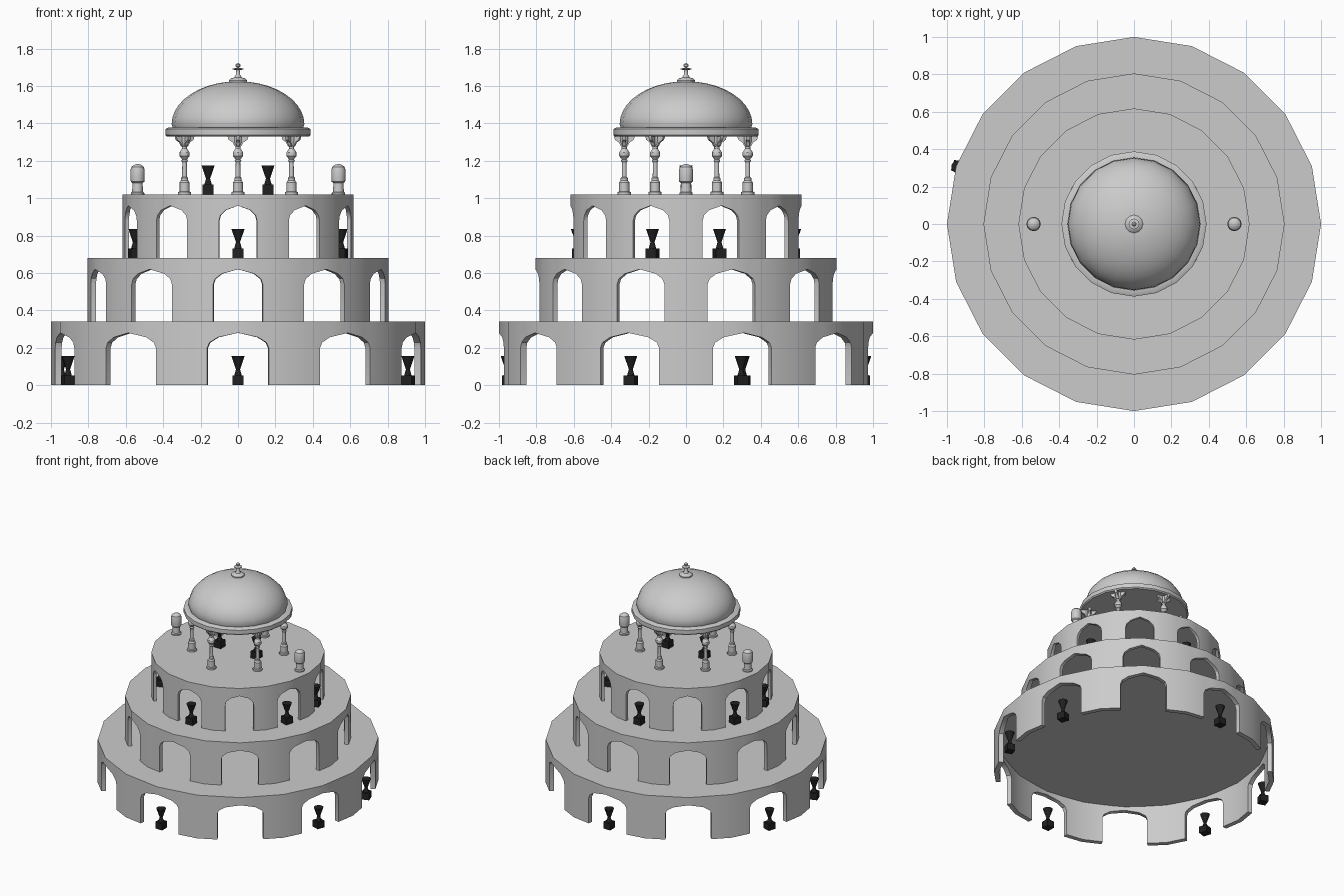
import bpy, bmesh
from math import sin, cos, pi, radians
from mathutils import Matrix

if "Cube" in bpy.data.objects:
    bpy.data.objects.remove(bpy.data.objects["Cube"])

black = bpy.data.materials.new("black")
black.diffuse_color = (0.015, 0.015, 0.015, 1)
black.use_nodes = True
black.node_tree.nodes["Principled BSDF"].inputs["Base Color"].default_value = black.diffuse_color


def finish(bm, name, loc=(0, 0, 0), rot=0.0, mat=None):
    bmesh.ops.remove_doubles(bm, verts=bm.verts, dist=1e-5)
    me = bpy.data.meshes.new(name)
    bm.to_mesh(me)
    bm.free()
    ob = bpy.data.objects.new(name, me)
    bpy.context.collection.objects.link(ob)
    ob.location = loc
    ob.rotation_euler.z = rot
    if mat:
        me.materials.append(mat)
    return ob


def lathe(bm, profile, n):
    """Closed turned shape from (radius, z) points, listed bottom to top."""
    rings = [[bm.verts.new((r * cos(2 * pi * i / n), r * sin(2 * pi * i / n), z))
              for i in range(n)] for r, z in profile]
    for a, b in zip(rings, rings[1:]):
        for i in range(n):
            j = (i + 1) % n
            bm.faces.new((a[i], a[j], b[j], b[i]))
    bm.faces.new(rings[0][::-1])
    bm.faces.new(rings[-1])


# Arcaded tier: 20-sided drum, ten arches, flat roof, hollow inside
def tier(name, radius, z0, height=0.34):
    bm = bmesh.new()

    def vert(a, z):
        r = radius * cos(radians(9)) / cos(radians(a % 18 - 9))
        return bm.verts.new((r * cos(radians(a)), r * sin(radians(a)), z0 + z))

    def quad(a, za, b, zb, ta, tb):
        bm.faces.new((vert(a, za), vert(b, zb), vert(b, tb), vert(a, ta)))

    half = [(9.6, 0.20), (8.9, 0.228), (6.3, 0.256)]
    arch = [(-a, z) for a, z in half] + [(0, 0.28)] + half[::-1]
    roof = []
    for k in range(10):
        c = 18 + 36 * k
        for (a, za), (b, zb) in zip(arch, arch[1:]):
            quad(c + a, za, c + b, zb, height, height)
        for a, b in ((9.6, 18), (18, 26.4)):
            quad(c + a, 0, c + b, 0, 0.20, 0.20)
            quad(c + a, 0.20, c + b, 0.20, height, height)
        roof += [vert(c + a, height) for a, _ in arch] + [vert(c + 18, height)]
    bm.faces.new(roof)
    ob = finish(bm, name)
    m = ob.modifiers.new("wall", 'SOLIDIFY')
    m.thickness = 0.035 * radius
    m.offset = -1
    m.use_even_offset = True


tier("lower_tier", 1.0, 0.0)
tier("middle_tier", 0.805, 0.34)
tier("upper_tier", 0.618, 0.68)


# Black floodlights: small box with a flared cone
def lamp(name, x, y, z, rot):
    bm = bmesh.new()
    bmesh.ops.create_cube(bm, size=1, matrix=Matrix.Translation((0, 0, 0.026))
                          @ Matrix.Diagonal((0.06, 0.06, 0.052, 1)))
    lathe(bm, [(0.02, 0.052), (0.011, 0.085), (0.035, 0.155)], 12)
    finish(bm, name, (x, y, z), rot, black)


for label, R, z in (("lower", 0.955, 0), ("upper", 0.58, 0.68)):
    for deg in (18, 90, 162, 198, 270, 342):
        r = 0.99 if (label, deg) == ("lower", 162) else R
        a = radians(deg)
        lamp(label + "_lamp", r * cos(a), r * sin(a), z, a)

# Roof lamps and rounded bollards on both sides
for s in (-1, 1):
    lamp("roof_lamp", 0.16 * s, 0, 1.02, 0)
    bm = bmesh.new()
    lathe(bm, [(0.036, 0), (0.036, 0.008), (0.029, 0.014), (0.027, 0.06), (0.036, 0.068),
               (0.038, 0.09), (0.038, 0.13), (0.033, 0.147), (0.02, 0.158), (0.006, 0.162)], 16)
    finish(bm, "bollard", (0.537 * s, 0, 1.02))

# Six columns with bulb capitals and curved brackets
for k in range(6):
    bm = bmesh.new()
    lathe(bm, [(0.035, 0), (0.035, 0.012), (0.027, 0.016), (0.027, 0.065), (0.019, 0.075),
               (0.019, 0.088), (0.013, 0.094), (0.012, 0.17), (0.018, 0.18), (0.013, 0.188),
               (0.027, 0.205), (0.027, 0.225), (0.014, 0.245), (0.014, 0.26),
               (0.022, 0.28), (0.022, 0.312)], 12)
    for q in range(4):
        pts = [(0, 0.255), (0.018, 0.258), (0.028, 0.278), (0.05, 0.292), (0.056, 0.312), (0, 0.312)]
        f = bm.faces.new([bm.verts.new((x, -0.009, z)) for x, z in pts])
        ext = bmesh.ops.extrude_face_region(bm, geom=[f], use_keep_orig=True)["geom"]
        new = [v for v in ext if isinstance(v, bmesh.types.BMVert)]
        bmesh.ops.translate(bm, verts=new, vec=(0, 0.018, 0))
        bmesh.ops.rotate(bm, verts=new + list(f.verts), cent=(0, 0, 0),
                         matrix=Matrix.Rotation(q * pi / 2, 3, 'Z'))
    bmesh.ops.recalc_face_normals(bm, faces=bm.faces)
    a = radians(30 + 60 * k)
    finish(bm, "column", (0.33 * cos(a), 0.33 * sin(a), 1.02), a)

# Dome on its cornice ring
bm = bmesh.new()
lathe(bm, [(0.38, 1.33), (0.388, 1.338), (0.388, 1.37), (0.372, 1.378), (0.345, 1.378)], 20)
finish(bm, "cornice")
bm = bmesh.new()
dome = [(0.346, 1.37)] + [(0.355 * cos(t * pi / 20), 1.395 + 0.23 * sin(t * pi / 20)) for t in range(10)]
lathe(bm, dome, 20)
finish(bm, "dome")

# Finial
bm = bmesh.new()
lathe(bm, [(0.048, 1.612), (0.048, 1.63), (0.038, 1.64), (0.02, 1.645), (0.012, 1.66), (0.009, 1.685),
           (0.029, 1.688), (0.029, 1.693), (0.006, 1.697), (0.013, 1.705), (0.013, 1.714), (0.005, 1.722)], 12)
finish(bm, "finial")

# Bake the wall thickness and smooth everything by angle
bpy.ops.object.select_all(action='SELECT')
bpy.context.view_layer.objects.active = bpy.data.objects["lower_tier"]
bpy.ops.object.convert(target='MESH')
bpy.ops.object.shade_smooth_by_angle(angle=radians(30))
